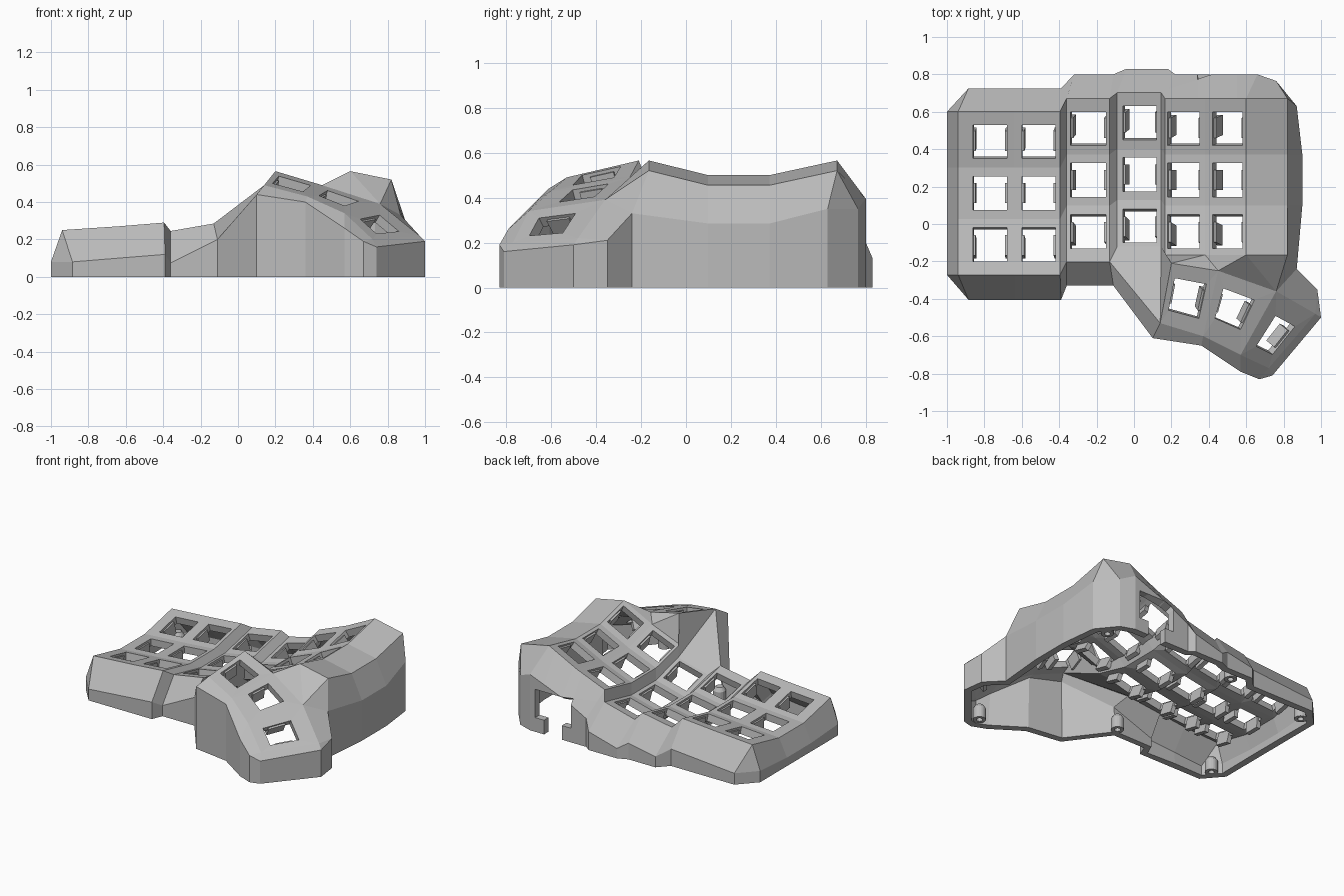
import bpy, bmesh, math
from mathutils import Vector as V

if "Cube" in bpy.data.objects:
    bpy.data.objects.remove(bpy.data.objects["Cube"])

grey = bpy.data.materials.new("matte grey")
grey.diffuse_color = (0.5, 0.5, 0.5, 1)
grey.use_nodes = True
grey.node_tree.nodes["Principled BSDF"].inputs["Base Color"].default_value = grey.diffuse_color


def finish(bm, name):
    me = bpy.data.meshes.new(name)
    bm.to_mesh(me)
    bm.free()
    me.materials.append(grey)
    ob = bpy.data.objects.new(name, me)
    bpy.context.collection.objects.link(ob)
    return ob


shell = bmesh.new()
cache = {}


def vert(p):
    key = tuple(round(c, 4) for c in p)
    if key not in cache:
        cache[key] = shell.verts.new(p)
    return cache[key]


def face(*pts):
    vs = list(dict.fromkeys(vert(p) for p in pts))
    if len(vs) > 2 and not shell.faces.get(vs):
        shell.faces.new(vs)


holes = []


def key_cell(a, b, c, d, u0, u1, v0, v1):
    """Quad a-b-c-d (front left, front right, back right, back left) with a key hole."""
    def at(u, v):
        return a.lerp(b, u).lerp(d.lerp(c, u), v)
    o = [a, b, c, d]
    h = [at(u0, v0), at(u1, v0), at(u1, v1), at(u0, v1)]
    for i in range(4):
        j = (i + 1) % 4
        face(o[i], o[j], h[j], h[i])
    holes.append(h)


# Key columns: x0, x1, z0, z1, y centre, front reach, hole x0, hole x1
columns = [
    (-.94, -.64, .25, .27, .165, .437, -.86, -.68),
    (-.64, -.395, .27, .29, .165, .437, -.60, -.42),
    (-.36, -.13, .245, .285, .235, .437, -.34, -.15),
    (-.09, .145, .24, .30, .265, .385, -.06, .12),
    (.165, .38, .37, .455, .235, .40, .18, .35),
    (.38, .60, .455, .565, .235, .40, .42, .58),
    (.60, .82, .565, .52, .235, .40, None, None),
]
edges = []
for x0, x1, z0, z1, yc, reach, h0, h1 in columns:
    ys = [yc - reach, yc - .137, yc + .137, yc + .437]
    dip = [0, -.065, -.065, 0]
    L = [V((x0, y, z0 + d)) for y, d in zip(ys, dip)]
    R = [V((x1, y, z1 + d)) for y, d in zip(ys, dip)]
    edges.append((L, R))
    for r in range(3):
        q = (L[r], R[r], R[r + 1], L[r + 1])
        if h0 is None:
            face(*q)
            continue
        hy = yc + (r - 1) * .275
        span = ys[r + 1] - ys[r]
        key_cell(*q, (h0 - x0) / (x1 - x0), (h1 - x0) / (x1 - x0),
                 (hy - .09 - ys[r]) / span, (hy + .09 - ys[r]) / span)
# Stepped webs between columns
for (_, R), (L, _) in zip(edges, edges[1:]):
    for r in range(3):
        face(R[r], L[r], L[r + 1], R[r + 1])

# Thumb cluster plate
T = [V(p) for p in ((.20, -.21, .565), (.45, -.25, .49), (.76, -.36, .39), (.97, -.48, .22))]
B = [V(p) for p in ((.14, -.53, .49), (.37, -.60, .43), (.57, -.70, .34), (.72, -.77, .20))]
for i, frac in enumerate(((.13, .82, .24, .77), (.16, .74, .32, .78), (.28, .82, .2, .7))):
    key_cell(B[i], B[i + 1], T[i + 1], T[i], *frac)

# Filler between the main plate and the thumb plate
m3r = edges[2][1][0]
m4l, m4r = edges[3][0][0], edges[3][1][0]
m5l, m5r = edges[4][0][0], edges[4][1][0]
m6r, m7r = edges[5][1][0], edges[6][1][0]
for tri in ((m3r, m4l, B[0]), (m4l, m4r, B[0]), (m4r, T[0], B[0]), (m4r, m5l, T[0]),
            (m5l, m5r, T[0]), (m5r, T[1], T[0]), (m5r, m6r, T[1]), (m6r, T[2], T[1]),
            (m6r, m7r, T[2])):
    face(*tri)

# Walls: each rim point goes out to a shoulder, then straight down
rim = []


def wall(p, x, y, z=None):
    rim.append((p, V((x, y, max(p.z - .17, .06) if z is None else z))))


L1, R7 = edges[0][0], edges[6][1]
wall(L1[3], -1, .6)
wall(L1[3], -.885, .725)
for c, x, y in ((0, -.64, .725), (1, -.39, .725)):
    wall(edges[c][1][3], x, y)
for c, xl, xr, y in ((2, -.32, -.11, .8), (3, -.04, .18, .83), (4, .22, .38, .8)):
    wall(edges[c][0][3], xl, y)
    wall(edges[c][1][3], xr, y)
wall(edges[5][1][3], .66, .8)
wall(R7[3], .76, .765)
wall(R7[3], .87, .63)
wall(R7[2], .9, .372)
wall(R7[1], .9, .098)
wall(R7[0], .87, -.24, .33)
wall(T[2], .87, -.24, .33)
wall(T[3], .98, -.35, .21)
wall(T[3], 1.0, -.5, .19)
wall(B[3], .74, -.81, .16)
wall(B[3], .67, -.83, .19)
wall(B[2], .57, -.79, .26)
wall(B[1], .36, -.65, .40)
wall(B[0], .10, -.61, .44)
wall(m3r, -.11, -.33, .2)
wall(edges[2][0][0], -.36, -.33)
wall(edges[1][1][0], -.39, -.405)
wall(edges[0][1][0], -.64, -.405)
wall(L1[0], -.885, -.405)
wall(L1[0], -1, -.272)
wall(L1[1], -1, .028)
wall(L1[2], -1, .302)
for (p, a), (q, b) in zip(rim, rim[1:] + rim[:1]):
    face(p, q, b, a)
    face(a, b, V((b.x, b.y, 0)), V((a.x, a.y, 0)))

# Connector opening in the back wall
for axis, val in ((0, .34), (0, .62), (0, .41), (0, .55), (2, .1), (2, .3)):
    fs = []
    for f in shell.faces:
        c = f.calc_center_median()
        if c.y > .7 and .2 < c.x < .7:
            fs.append(f)
    geom = set(fs)
    for f in fs:
        geom.update(f.edges)
        geom.update(f.verts)
    co, no = V((0, 0, 0)), V((0, 0, 0))
    co[axis], no[axis] = val, 1
    bmesh.ops.bisect_plane(shell, geom=list(geom), dist=1e-5, plane_co=co, plane_no=no)
cut = []
for f in shell.faces:
    c = f.calc_center_median()
    if c.y > .7 and ((.34 < c.x < .62 and .1 < c.z < .3) or (.41 < c.x < .55 and c.z < .1)):
        cut.append(f)
bmesh.ops.delete(shell, geom=cut, context='FACES')

bmesh.ops.recalc_face_normals(shell, faces=shell.faces[:])
if sum(f.normal.z * f.calc_area() for f in shell.faces) < 0:
    bmesh.ops.reverse_faces(shell, faces=shell.faces[:])
case = finish(shell, "case_shell")
mod = case.modifiers.new("thickness", 'SOLIDIFY')
mod.thickness = .05
mod.offset = -1

# Switch clips hanging under the left and right side of every key hole
clips = bmesh.new()
for h in holes:
    n = (h[1] - h[0]).cross(h[3] - h[0]).normalized()
    for a, b, other in ((h[0], h[3], h[1]), (h[1], h[2], h[0])):
        inward = (other - a).normalized()
        ends = [a.lerp(b, .2), a.lerp(b, .8)]
        vs = [clips.verts.new(e + inward * w - n * d)
              for e in ends for w in (-.018, .012) for d in (.015, .10)]
        for idx in ((0, 1, 3, 2), (4, 6, 7, 5), (0, 4, 5, 1), (2, 3, 7, 6), (0, 2, 6, 4), (1, 5, 7, 3)):
            clips.faces.new([vs[i] for i in idx])
bmesh.ops.recalc_face_normals(clips, faces=clips.faces[:])
finish(clips, "switch_clips")

# Hollow screw posts inside the base
posts = bmesh.new()
N = 16
for x, y in ((-.89, .6), (-.89, -.29), (-.22, .70), (.76, .64), (-.08, -.26), (.68, -.73)):
    rings = []
    for r, z in ((.02, .07), (.02, 0), (.042, 0), (.042, .08), (.025, .105)):
        rings.append([posts.verts.new((x + r * math.cos(t * math.tau / N),
                                       y + r * math.sin(t * math.tau / N), z)) for t in range(N)])
    for lo, hi in zip(rings, rings[1:]):
        for i in range(N):
            j = (i + 1) % N
            posts.faces.new((lo[i], lo[j], hi[j], hi[i]))
    posts.faces.new(rings[0])
    posts.faces.new(rings[-1])
bmesh.ops.recalc_face_normals(posts, faces=posts.faces[:])
finish(posts, "screw_posts")
